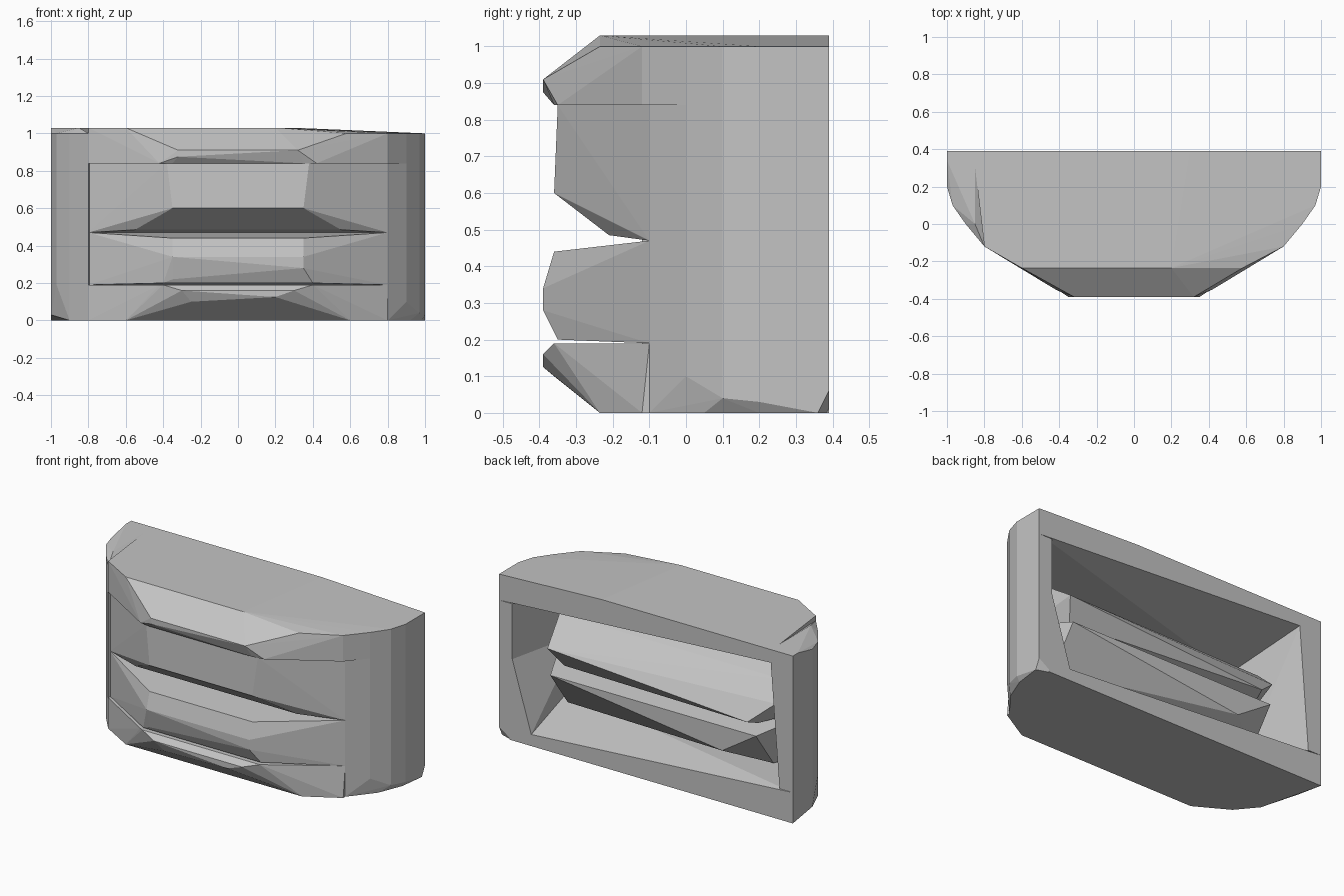
import bpy, bmesh

cube = bpy.data.objects.get("Cube")
if cube:
    bpy.data.objects.remove(cube)

grey = bpy.data.materials.new("plain grey")
grey.use_nodes = True
colour = (0.55, 0.55, 0.55, 1)
grey.diffuse_color = colour
grey.node_tree.nodes["Principled BSDF"].inputs["Base Color"].default_value = colour

# Depths from front to back
nose, lip, brow, side, ridge, back = -0.39, -0.36, -0.235, -0.1, 0.32, 0.39
inset = 0.24
# Heights from the ground up
ground, low, sill, seam, ledge, shoulder, top = 0, 0.07, 0.19, 0.47, 0.84, 1, 1.03
# Widths from the middle outwards
flat, end, wall, edge = 0.35, 0.8, 0.91, 1

# Half of the rounded front outline, from the flat nose to the side
outline = [(flat, nose), (0.42, -0.35), (0.6, -0.24), (end, -0.12),
           (0.9, 0), (0.97, 0.1), (edge, 0.2), (edge, back)]
outline = [(-x, y) for x, y in reversed(outline)] + outline


def arc(z, front=nose, left_limit=edge, right_limit=-edge):
    """Outline points at one height, with the nose cut off at y = front."""
    return [(x, max(y, front), z) for x, y in outline
            if right_limit <= x <= left_limit]


def across(half, y, z):
    """A pair of mirrored points."""
    return [(-half, y, z), (half, y, z)]


def upright(x, y, *heights):
    """Points above each other on one vertical line."""
    return [(x, y, z) for z in heights]


def hull(name, *groups):
    """Solid faceted block around groups of points."""
    mesh = bpy.data.meshes.new(name)
    bm = bmesh.new()
    for group in groups:
        for point in group:
            bm.verts.new(point)
    bmesh.ops.remove_doubles(bm, verts=bm.verts, dist=0.001)
    result = bmesh.ops.convex_hull(bm, input=bm.verts)
    loose = {item for item in result["geom_interior"] + result["geom_unused"]
             if isinstance(item, bmesh.types.BMVert)}
    bmesh.ops.delete(bm, geom=list(loose), context="VERTS")
    bmesh.ops.dissolve_limit(bm, angle_limit=0.01, verts=bm.verts, edges=bm.edges)
    bmesh.ops.recalc_face_normals(bm, faces=bm.faces)
    bm.to_mesh(mesh)
    bm.free()
    mesh.materials.append(grey)
    block = bpy.data.objects.new(name, mesh)
    bpy.context.collection.objects.link(block)


# Top slab: sloping brow, underside rising towards one rear corner
hull("top_slab",
     arc(top, brow, -0.6, -0.85),
     arc(shoulder, -0.2, edge, 0.6),
     [(-0.58, brow, top), (0.2, brow, top), (0.58, brow, shoulder), (0.3, back, top)],
     upright(-0.86, back, 0.95, top),
     across(0.32, nose, wall),
     upright(-0.32, nose, 0.875),
     arc(ledge, lip, edge, -0.85))

# Upper band: flat face over an undercut, deep ridge at the rear
hull("upper_band",
     across(flat, lip, 0.6),
     across(0.38, -0.35, ledge),
     across(0.55, -0.21, 0.485),
     across(end, side, ledge),
     across(end, side, seam),
     across(0.77, 0.13, 0.72),
     [(0.72, ridge, 0.59), (-0.64, ridge, 0.5), (-0.78, inset, 0.62)],
     across(0.66, inset, seam))

# Middle band: pointed nose, deep ridge at the rear
hull("middle_band",
     across(flat, lip, 0.44),
     across(flat, nose, 0.34),
     upright(flat, nose, 0.28),
     upright(-flat, lip, 0.22),
     across(0.4, -0.35, 0.2),
     across(end, side, seam),
     across(end, side, sill),
     across(end, -side, seam),
     across(0.7, 0.15, 0.2),
     across(0.7, ridge, 0.43),
     across(0.7, 0.2, 0.3),
     upright(-0.47, ridge, 0.28))

# Bottom slab: chamfered nose, floor falling towards one rear corner
hull("bottom_slab",
     arc(ground, brow, end, -0.95),
     [(-0.25, lip, 0.1), (0.2, nose, 0.125)],
     across(0.3, nose, 0.16),
     upright(-edge, back, ground, sill),
     upright(-edge, 0.2, 0.03),
     upright(end, back, ground, low),
     arc(sill, lip, -flat),
     across(0.4, lip, sill),
     upright(end, side, sill),
     upright(end, 0, sill))

# Side pillars, with inner walls that lean in towards the front
hull("right_pillar",
     arc(sill, left_limit=-end),
     arc(shoulder, left_limit=-end),
     upright(-edge, back, top),
     upright(-edge, lip + 0.7, top),
     upright(-0.85, back, 0.95, top),
     upright(-0.85, 0, top),
     upright(-wall, back, sill),
     upright(-0.78, -0.05, sill, 0.95))
hull("left_pillar",
     arc(ledge, side, right_limit=end),
     arc(-side, side, 0.95, 0.85),
     [(0.97, -side, 0.04), (0.92, 0.05, ground), (0.98, 0.2, ground)],
     upright(edge, 0.2, 0.03),
     upright(edge, -lip, ground),
     upright(edge, back, 0.06),
     upright(wall, back, ground, ledge),
     upright(end, side, ground, low, ledge))

# Slanted gusset in the lower rear corner beside the left pillar
hull("left_corner_gusset",
     upright(wall, back, ground, 0.5),
     upright(0.93, back, ground, 0.5),
     upright(0.78, back, ground, low),
     upright(end, side, ground, low, 0.5))
